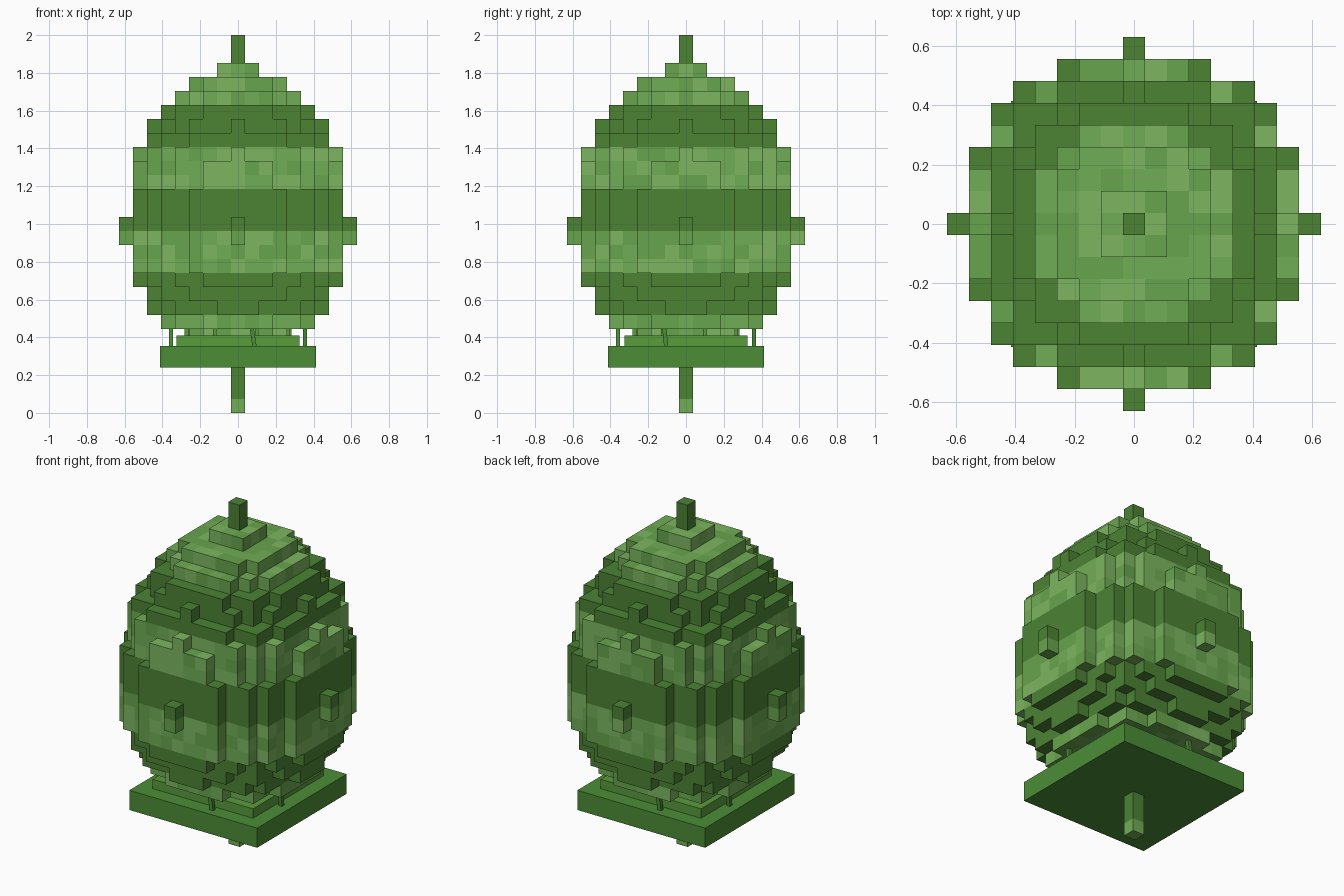
import bpy, bmesh, math, random
from mathutils import Vector, Matrix

if "Cube" in bpy.data.objects:
    bpy.data.objects.remove(bpy.data.objects["Cube"])

random.seed(4)
U = 2 / 27  # block size


def material(name, srgb):
    m = bpy.data.materials.new(name)
    m.diffuse_color = [(c / 255) ** 2.2 for c in srgb] + [1]
    m.use_nodes = True
    m.node_tree.nodes["Principled BSDF"].inputs["Base Color"].default_value = m.diffuse_color
    return m


DARK = material("dark_green", (77, 130, 55))
LIGHTS = [material("light_green_%d" % i, c) for i, c in
          enumerate([(103, 163, 78), (113, 172, 87), (124, 181, 96)])]
BASE = material("base_green", (76, 140, 56))
STEP = material("step_green", (90, 155, 62))

# Squared radius (in blocks) of every layer, bottom to top
LAYERS = [0, 0, 0, 0, 2, 13, 31, 37.5, 45.7, 52, 56, 58, 58, 58, 58, 57,
          54, 52, 49.5, 46, 36.5, 31, 22, 13, 2, 0, 0]


def metric(x, y):
    s = x * x + y * y
    return s - 0.4 * x * x * y * y / s if s else 0


# Blocky striped egg
cells = {(x, y, k) for k, r in enumerate(LAYERS)
         for x in range(-8, 9) for y in range(-8, 9) if metric(x, y) <= r}
# Single-block knobs on the four sides
cells |= {(x, y, k) for k in (12, 13) for x, y in ((8, 0), (-8, 0), (0, 8), (0, -8))}

bm = bmesh.new()
verts = {}


def corner(p):
    if p not in verts:
        verts[p] = bm.verts.new(((p[0] - 0.5) * U, (p[1] - 0.5) * U, p[2] * U))
    return verts[p]


for c in sorted(cells):
    dark = (c[2] - 1) // 3 % 2 == 0
    shade = 0 if dark else random.choice((1, 2, 3))
    for axis in range(3):
        for side in (0, 1):
            n = list(c)
            n[axis] += 1 if side else -1
            if tuple(n) in cells:
                continue
            quad = []
            for a, b in ((0, 0), (1, 0), (1, 1), (0, 1)):
                p = list(c)
                p[axis] += side
                p[(axis + 1) % 3] += a
                p[(axis + 2) % 3] += b
                quad.append(corner(tuple(p)))
            f = bm.faces.new(quad if side else quad[::-1])
            f.material_index = shade
mesh = bpy.data.meshes.new("blocky_egg")
bm.to_mesh(mesh)
bm.free()
for m in [DARK] + LIGHTS:
    mesh.materials.append(m)
bpy.context.collection.objects.link(bpy.data.objects.new("blocky_egg", mesh))


def box(name, center, size, mat, tilt=(0, 0)):
    b = bmesh.new()
    bmesh.ops.create_cube(b, size=1, matrix=Matrix.Diagonal((*size, 1)))
    me = bpy.data.meshes.new(name)
    b.to_mesh(me)
    b.free()
    me.materials.append(mat)
    ob = bpy.data.objects.new(name, me)
    ob.location = center
    ob.rotation_euler = (tilt[0], tilt[1], 0)
    bpy.context.collection.objects.link(ob)


# Stepped square stand
box("base_plate", (0, 0, 0.2975), (0.828, 0.828, 0.115), BASE)
box("upper_plate", (0, 0, 0.3825), (0.65, 0.65, 0.055), STEP)

# Grass blades around the rim of the stand
for s in (1, -1):
    box("front_blade" if s > 0 else "back_blade", (0.08 * s, -0.36 * s, 0.4),
        (0.022, 0.022, 0.1), BASE, (0, -0.15 * s))
    box("right_blade" if s > 0 else "left_blade", (0.355 * s, -0.11 * s, 0.4),
        (0.022, 0.022, 0.1), BASE, (0.1 * s, 0))

# Short blades on the upper plate
for i in range(8):
    a = math.radians(20 + 45 * i)
    box("short_blade_%d" % i, (0.29 * math.cos(a), 0.29 * math.sin(a), 0.425),
        (0.02, 0.02, 0.05), STEP)
